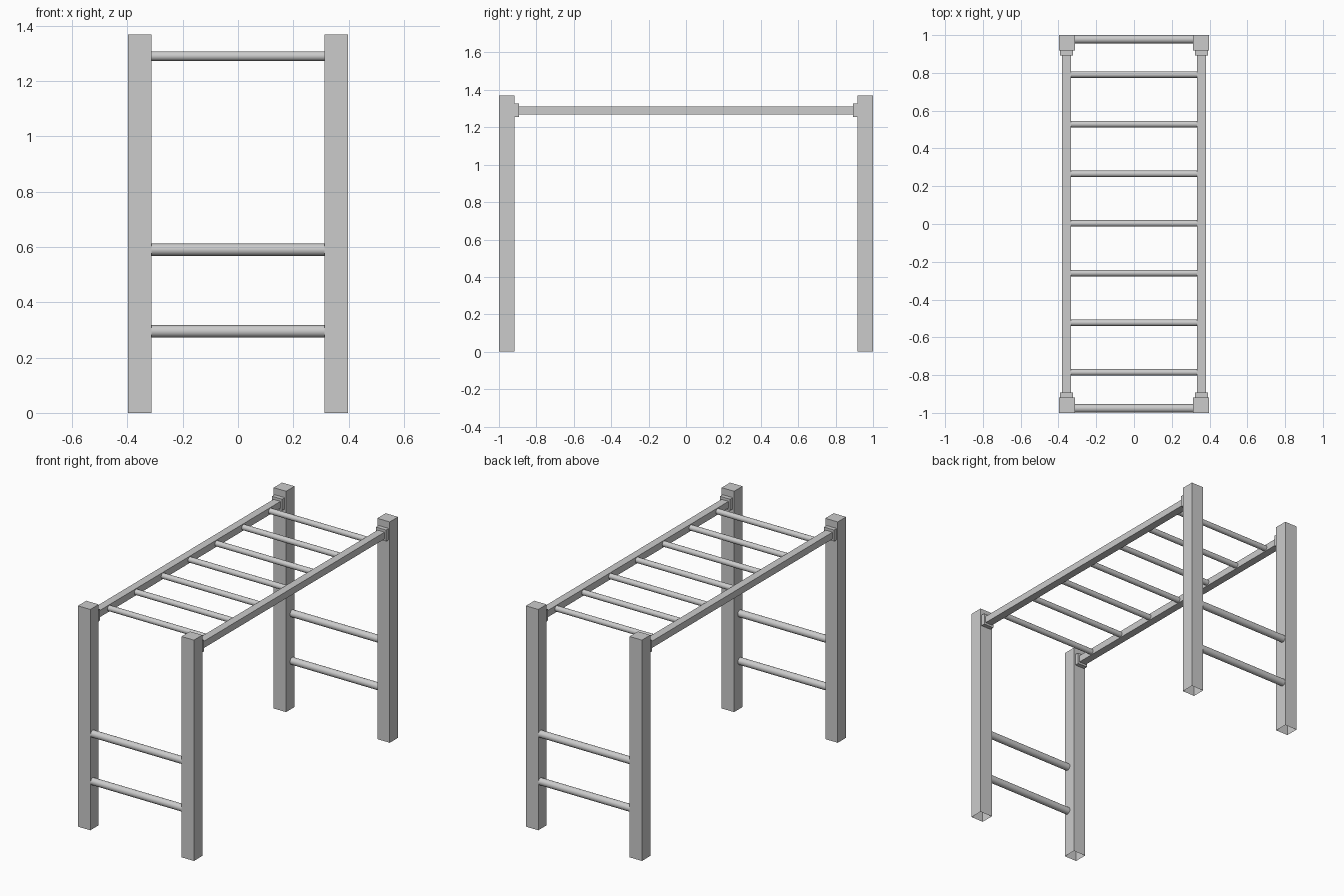
import bpy, bmesh, math
from mathutils import Matrix

if "Cube" in bpy.data.objects:
    bpy.data.objects.remove(bpy.data.objects["Cube"])


def finish(bm, name):
    mesh = bpy.data.meshes.new(name)
    bm.to_mesh(mesh)
    bm.free()
    ob = bpy.data.objects.new(name, mesh)
    bpy.context.collection.objects.link(ob)
    return ob


def box(name, x, y, z, open_bottom=False):
    """Box from (min, max) pairs."""
    bm = bmesh.new()
    bmesh.ops.create_cube(bm, size=1)
    for v in bm.verts:
        v.co = [(lo + hi) / 2 + c * (hi - lo) for c, (lo, hi) in zip(v.co, (x, y, z))]
    if open_bottom:
        bm.normal_update()
        bmesh.ops.delete(bm, geom=[f for f in bm.faces if f.normal.z < -0.9], context='FACES')
    return finish(bm, name)


def rung(name, half, y, z, r):
    """Round bar along x, ends hidden in the uprights or rails."""
    bm = bmesh.new()
    m = Matrix.Translation((0, y, z)) @ Matrix.Rotation(math.pi / 2, 4, 'Y')
    bmesh.ops.create_cone(bm, cap_ends=False, segments=20, radius1=r, radius2=r,
                          depth=2 * half, matrix=m)
    for f in bm.faces:
        f.smooth = True
    return finish(bm, name)


def span(s, a, b):
    return tuple(sorted((s * a, s * b)))


for sx, side in ((-1, "left"), (1, "right")):
    # Overhead side rails
    box(f"{side}_rail", span(sx, 0.333, 0.381), (-0.917, 0.917), (1.269, 1.311))
    for sy, end in ((-1, "front"), (1, "back")):
        # Square posts, open underneath
        box(f"{end}_{side}_post", span(sx, 0.313, 0.398), span(sy, 0.918, 1.0),
            (0, 1.369), open_bottom=True)
        # Brackets joining rail to post
        box(f"{end}_{side}_bracket", span(sx, 0.323, 0.391), span(sy, 0.892, 0.918),
            (1.256, 1.327))

# Overhead rungs
for i in range(7):
    rung(f"overhead_rung_{i + 1}", 0.335, 0.003 + (i - 3) * 0.2628, 1.29, 0.0172)

# Climbing steps at both ends
for y, end in ((-0.976, "front"), (0.978, "back")):
    for z, level in ((0.295, "lower"), (0.59, "upper")):
        rung(f"{end}_{level}_step", 0.315, y, z, 0.022)
